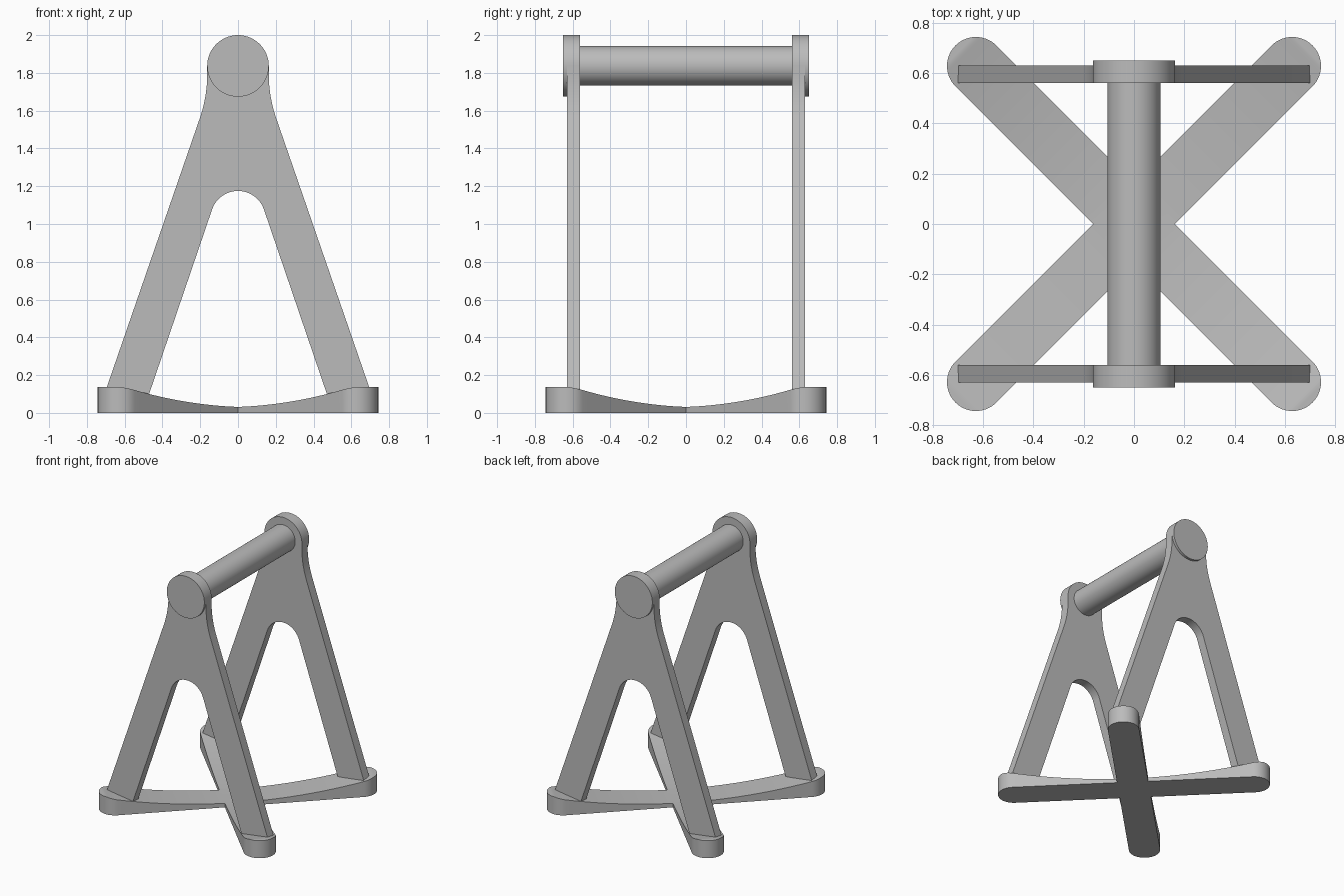
import bpy, bmesh, math
from mathutils import Matrix

cube = bpy.data.objects.get("Cube")
if cube:
    bpy.data.objects.remove(cube)

grey = bpy.data.materials.new("plain grey")
grey.use_nodes = True
colour = (0.5, 0.5, 0.5, 1)
grey.diffuse_color = colour
grey.node_tree.nodes["Principled BSDF"].inputs["Base Color"].default_value = colour


def finish(bm, name):
    """Turn a bmesh into a named object with sharp-edged smooth shading."""
    bmesh.ops.recalc_face_normals(bm, faces=bm.faces)
    mesh = bpy.data.meshes.new(name)
    bm.to_mesh(mesh)
    bm.free()
    ob = bpy.data.objects.new(name, mesh)
    bpy.context.collection.objects.link(ob)
    mesh.materials.append(grey)
    bpy.ops.object.select_all(action='DESELECT')
    ob.select_set(True)
    bpy.context.view_layer.objects.active = ob
    bpy.ops.object.shade_smooth_by_angle(angle=math.radians(30))
    return ob


def cylinder(name, radius, y0, y1):
    """Cylinder along y, centred on the axle."""
    bm = bmesh.new()
    place = Matrix.Translation((0, (y0 + y1) / 2, AXLE_Z)) @ Matrix.Rotation(math.pi / 2, 4, 'X')
    bmesh.ops.create_cone(bm, cap_ends=True, segments=64, radius1=radius, radius2=radius,
                          depth=abs(y1 - y0), matrix=place)
    return finish(bm, name)


def arc(cx, cz, r, a0, a1, n):
    """Points on an arc, angles in degrees from +x."""
    angles = [math.radians(a0 + (a1 - a0) * i / n) for i in range(n + 1)]
    return [(cx + r * math.cos(a), cz + r * math.sin(a)) for a in angles]


def bend(p, q, r, n=10):
    """Rounded corner from p to r with its corner at q."""
    return [tuple((1 - t) ** 2 * a + 2 * t * (1 - t) * b + t * t * c for a, b, c in zip(p, q, r))
            for t in (i / n for i in range(n + 1))]


AXLE_Z, HEAD_R = 1.837, 0.163
PLATE_IN, PLATE_OUT, CAP_OUT = 0.56, 0.63, 0.65

# Side frames: A-shaped plates with a round head and an arched opening
half = arc(0, AXLE_Z, HEAD_R, 90, 0, 16)
half += bend((HEAD_R, 1.79), (HEAD_R, 1.673), (0.204, 1.555))
half += [(0.705, 0.106), (0.473, 0.093)]
half += arc(0, 1.03, 0.145, 19, 90, 12)
outline = half + [(-x, z) for x, z in reversed(half[1:-1])]

for side, label in ((-1, "front"), (1, "back")):
    bm = bmesh.new()
    # The half outlines meet at the head top and the arch top
    face = bm.faces.new([bm.verts.new((x, side * PLATE_IN, z)) for x, z in outline])
    grown = bmesh.ops.extrude_face_region(bm, geom=[face], use_keep_orig=True)
    moved = [v for v in grown["geom"] if isinstance(v, bmesh.types.BMVert)]
    bmesh.ops.translate(bm, verts=moved, vec=(0, side * (PLATE_OUT - PLATE_IN), 0))
    finish(bm, label + "_frame")
    cylinder(label + "_cap", HEAD_R, side * PLATE_OUT, side * CAP_OUT)

# Crossbar between the frame heads
cylinder("crossbar", 0.105, -PLATE_IN, PLATE_IN)

# Base: four rounded arms meeting in a cross, dished towards the middle
ARM_W, ARM_C = 0.115, 0.888


def base_height(s):
    return min(0.03 + 0.115 * s * s, 0.137)


steps = 20
rows = [(0, 0)]
rows += [(ARM_W + (ARM_C - ARM_W) * i / steps, ARM_W) for i in range(steps)]
rows += arc(ARM_C, 0, ARM_W, 90, 0, 14)

bm = bmesh.new()
for k in range(4):
    turn = Matrix.Rotation(math.radians(45 + 90 * k), 4, 'Z')
    rings = []
    for s, w in rows:
        z = base_height(s)
        corners = ((s, w, 0), (s, -w, 0), (s, -w, z), (s, w, z))
        rings.append([bm.verts.new(turn @ Matrix.Translation(c).to_translation()) for c in corners])
    for i, (a, b) in enumerate(zip(rings, rings[1:])):
        for j in range(4):
            # Side walls start only where neighbouring arms part
            if i == 0 and j % 2 == 1:
                continue
            m = (j + 1) % 4
            bm.faces.new((a[j], a[m], b[m], b[j]))
bmesh.ops.remove_doubles(bm, verts=bm.verts, dist=0.0002)
finish(bm, "cross_base")
